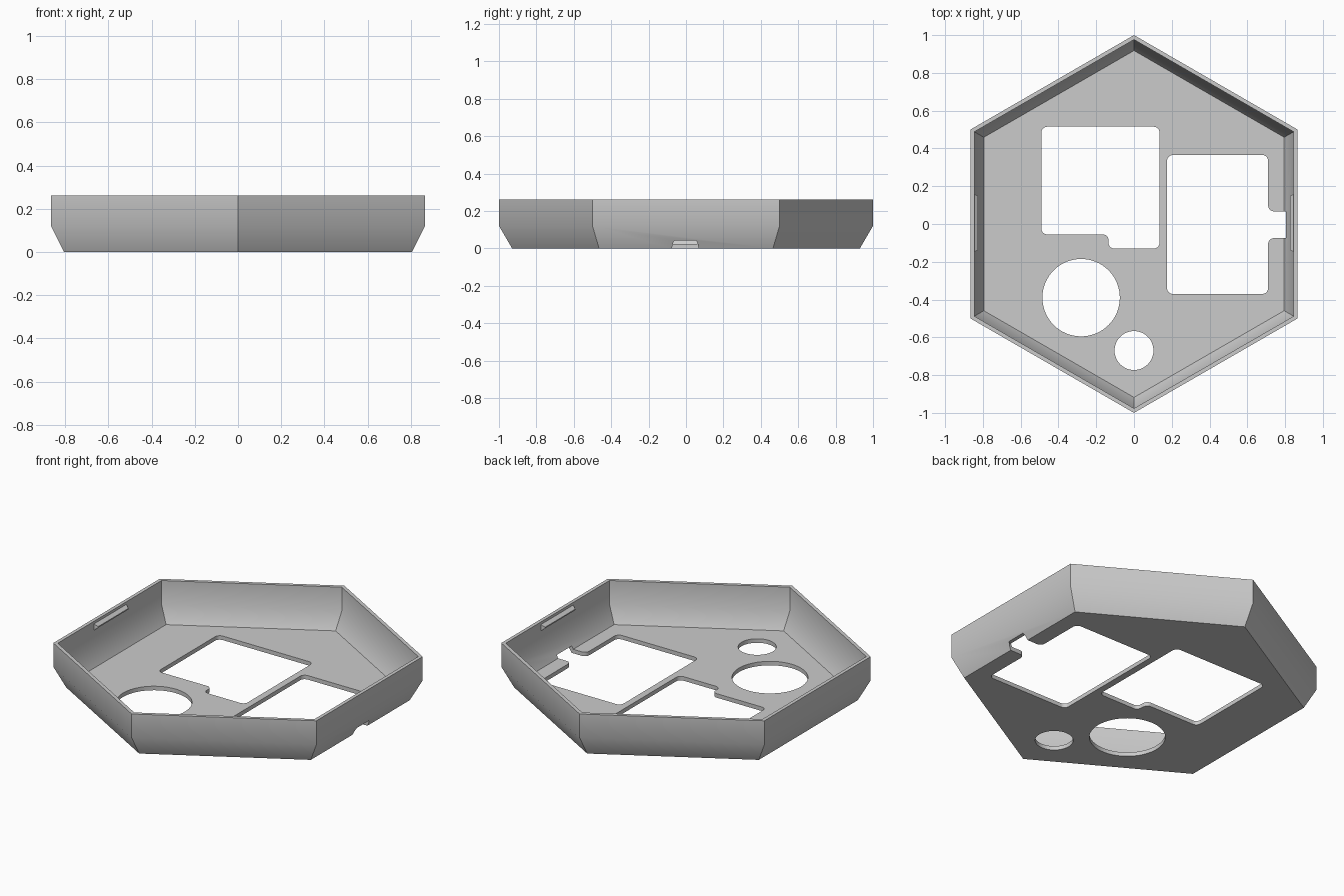
import bpy, bmesh
from math import sin, cos, tau
from mathutils import Vector

if "Cube" in bpy.data.objects:
    bpy.data.objects.remove(bpy.data.objects["Cube"])

grey = bpy.data.materials.new("plain grey")
grey.use_nodes = True
grey.diffuse_color = (0.6, 0.6, 0.6, 1)
grey.node_tree.nodes["Principled BSDF"].inputs["Base Color"].default_value = (0.6, 0.6, 0.6, 1)


def loft(name, rings):
    """Solid skinned through matching rings of points, capped at both ends."""
    bm = bmesh.new()
    loops = [[bm.verts.new(p) for p in ring] for ring in rings]
    for a, b in zip(loops, loops[1:]):
        for i in range(len(a)):
            j = (i + 1) % len(a)
            bm.faces.new((a[i], a[j], b[j], b[i]))
    bm.faces.new(loops[0])
    bm.faces.new(loops[-1])
    bmesh.ops.recalc_face_normals(bm, faces=bm.faces)
    mesh = bpy.data.meshes.new(name)
    bm.to_mesh(mesh)
    bm.free()
    mesh.materials.append(grey)
    obj = bpy.data.objects.new(name, mesh)
    bpy.context.collection.objects.link(obj)
    return obj


def circle(x, y, r, n):
    return [(x + r * sin(tau * i / n), y + r * cos(tau * i / n)) for i in range(n)]


def rounded(corners, r=0.03, steps=6):
    """Right-angled outline with every corner replaced by an arc."""
    out = []
    for i, c in enumerate(corners):
        c = Vector(c)
        a = (Vector(corners[i - 1]) - c).normalized() * r
        b = (Vector(corners[(i + 1) % len(corners)]) - c).normalized() * r
        for k in range(steps + 1):
            t = tau / 4 * k / steps
            out.append(c + a * (1 - sin(t)) + b * (1 - cos(t)))
    return out


def cut(target, outline):
    """Punch an outline up through the floor."""
    cutter = loft("cutter", [[(x, y, z) for x, y in outline] for z in (-0.1, 0.042)])
    cutter.hide_render = True
    mod = target.modifiers.new("cut", "BOOLEAN")
    mod.object, mod.operation, mod.solver = cutter, "DIFFERENCE", "EXACT"
    bpy.context.view_layer.objects.active = target
    bpy.ops.object.modifier_apply(modifier=mod.name)
    bpy.data.objects.remove(cutter)


# Hexagonal tray: outside up, over the rim, inside down to the floor
profile = [(0.93, 0), (1, 0.12), (1, 0.262), (0.976, 0.262), (0.976, 0.12), (0.918, 0.024)]
tray = loft("tray", [[(x, y, z) for x, y in circle(0, 0, r, 6)] for r, z in profile])

# Floor openings: stepped window, window with cable notch, two round holes
cut(tray, rounded([(-0.49, 0.515), (0.135, 0.515), (0.135, -0.13),
                   (-0.135, -0.13), (-0.135, -0.055), (-0.49, -0.055)]))
cut(tray, rounded([(0.175, 0.365), (0.71, 0.365), (0.71, 0.067), (0.832, 0.067),
                   (0.832, -0.075), (0.71, -0.075), (0.71, -0.37), (0.175, -0.37)]))
cut(tray, circle(-0.28, -0.39, 0.205, 64))
cut(tray, circle(0, -0.67, 0.103, 48))

bpy.ops.object.select_all(action="DESELECT")
tray.select_set(True)
bpy.context.view_layer.objects.active = tray
bpy.ops.object.shade_smooth_by_angle(angle=0.55)

# Snap ridges near the rim inside the two side walls
for name, s in (("left_snap_ridge", 1), ("right_snap_ridge", -1)):
    section = [(0.85, 0.205), (0.825, 0.225), (0.825, 0.232), (0.85, 0.25)]
    loft(name, [[(s * x, y + (0.85 - x) * taper, z) for x, z in section]
                for y, taper in ((-0.15, 0.5), (0.16, -0.5))])
